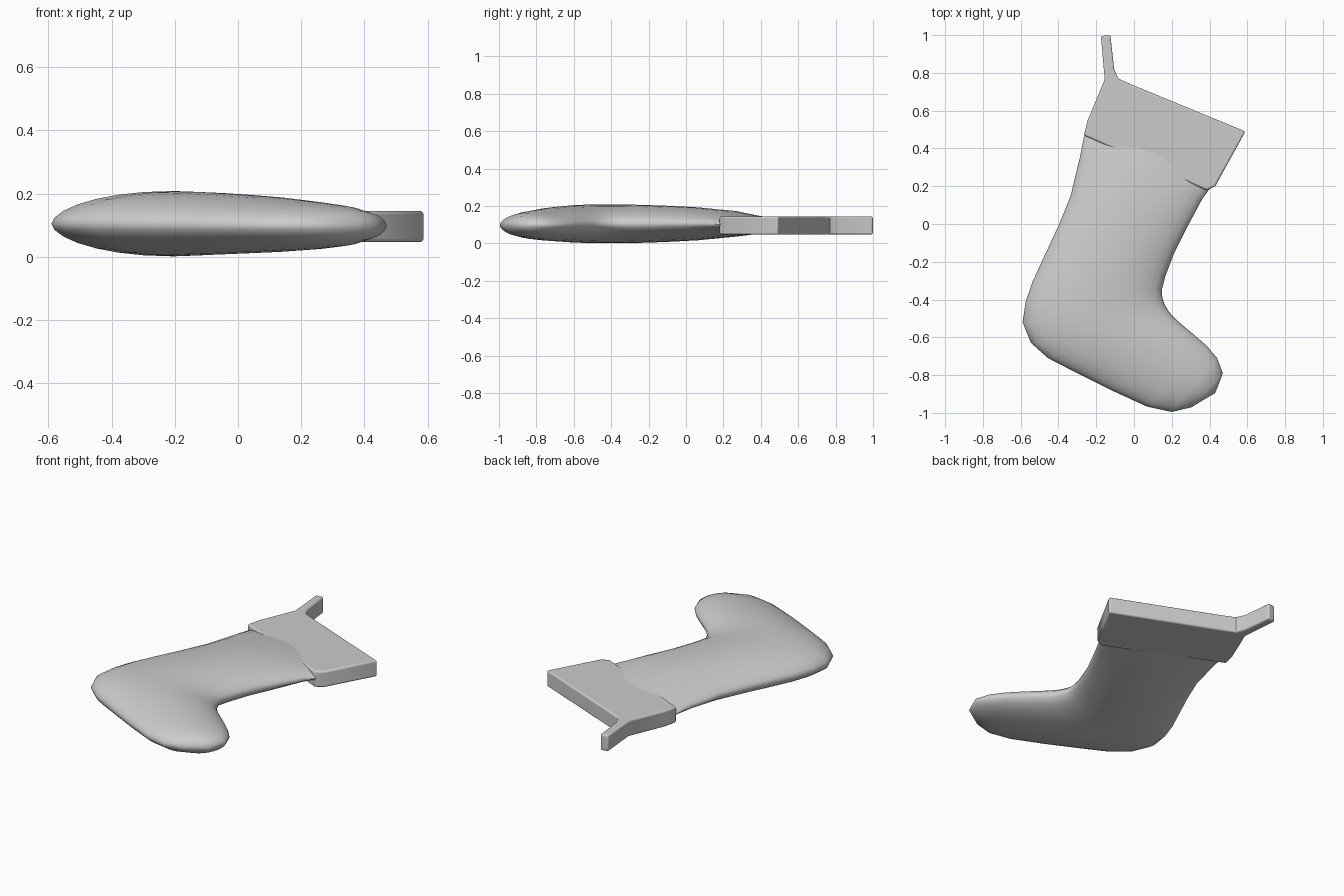
import bpy, bmesh, math
from mathutils import Vector

if "Cube" in bpy.data.objects:
    bpy.data.objects.remove(bpy.data.objects["Cube"])


def make_object(name, bm, angle):
    bmesh.ops.recalc_face_normals(bm, faces=bm.faces)
    mesh = bpy.data.meshes.new(name)
    bm.to_mesh(mesh)
    bm.free()
    obj = bpy.data.objects.new(name, mesh)
    bpy.context.collection.objects.link(obj)
    bpy.ops.object.select_all(action='DESELECT')
    obj.select_set(True)
    bpy.context.view_layer.objects.active = obj
    bpy.ops.object.shade_smooth_by_angle(angle=math.radians(angle))
    return obj


# Stocking body: lens-shaped sections from the cuff, round the heel, to the toe
# (outer x, outer y, inner x, inner y, half thickness, centre z)
stations = [
    (-0.21, 0.60, 0.48, 0.31, 0.035, 0.097),
    (-0.262, 0.48, 0.41, 0.20, 0.052, 0.100),
    (-0.285, 0.36, 0.36, 0.13, 0.070, 0.105),
    (-0.335, 0.15, 0.28, -0.02, 0.088, 0.105),
    (-0.40, -0.01, 0.21, -0.16, 0.096, 0.105),
    (-0.47, -0.16, 0.165, -0.28, 0.101, 0.105),
    (-0.535, -0.30, 0.147, -0.35, 0.103, 0.105),
    (-0.573, -0.41, 0.150, -0.39, 0.103, 0.105),
    (-0.59, -0.52, 0.162, -0.425, 0.103, 0.105),
    (-0.545, -0.63, 0.182, -0.46, 0.102, 0.105),
    (-0.455, -0.71, 0.205, -0.488, 0.100, 0.105),
    (-0.30, -0.79, 0.25, -0.53, 0.095, 0.104),
    (-0.12, -0.88, 0.31, -0.58, 0.088, 0.102),
    (0.07, -0.967, 0.385, -0.645, 0.076, 0.099),
    (0.20, -0.995, 0.44, -0.71, 0.064, 0.098),
    (0.305, -0.97, 0.47, -0.79, 0.045, 0.098),
    (0.37, -0.93, 0.45, -0.845, 0.026, 0.098),
]
SEGS = 28
bm = bmesh.new()
rings = []
for ox, oy, ix, iy, h, zc in stations:
    outer, inner = Vector((ox, oy, zc)), Vector((ix, iy, zc))
    mid, half = (outer + inner) / 2, (inner - outer) / 2
    ring = []
    for i in range(SEGS):
        a = 2 * math.pi * i / SEGS
        s = math.sin(a)
        z = math.copysign(abs(s) ** 1.12, s) * h
        ring.append(bm.verts.new(mid + half * math.cos(a) + Vector((0, 0, z))))
    rings.append(ring)
for r0, r1 in zip(rings, rings[1:]):
    for i in range(SEGS):
        j = (i + 1) % SEGS
        bm.faces.new((r0[i], r0[j], r1[j], r1[i]))
bm.faces.new(rings[0])
# rounded toe tip
tip = bm.verts.new((0.43, -0.895, 0.098))
for i in range(SEGS):
    bm.faces.new((rings[-1][i], rings[-1][(i + 1) % SEGS], tip))
make_object("stocking_body", bm, 60)

# Flat cuff with the hanging tab in one bevelled slab
outline = [
    (-0.265, 0.47), (-0.245, 0.55), (-0.155, 0.765), (-0.175, 0.995),
    (-0.125, 1.0), (-0.105, 0.82), (-0.083, 0.77), (0.0, 0.733),
    (0.59, 0.49), (0.43, 0.20), (0.385, 0.178),
]
bm = bmesh.new()
face = bm.faces.new([bm.verts.new((x, y, 0.047)) for x, y in outline])
res = bmesh.ops.extrude_face_region(bm, geom=[face])
top = [g for g in res["geom"] if isinstance(g, bmesh.types.BMVert)]
bmesh.ops.translate(bm, verts=top, vec=(0, 0, 0.098))
cuff = make_object("cuff_and_hanging_tab", bm, 40)
bevel = cuff.modifiers.new("soft_edges", 'BEVEL')
bevel.width = 0.01
bevel.segments = 3
bevel.limit_method = 'ANGLE'
bevel.angle_limit = math.radians(50)
